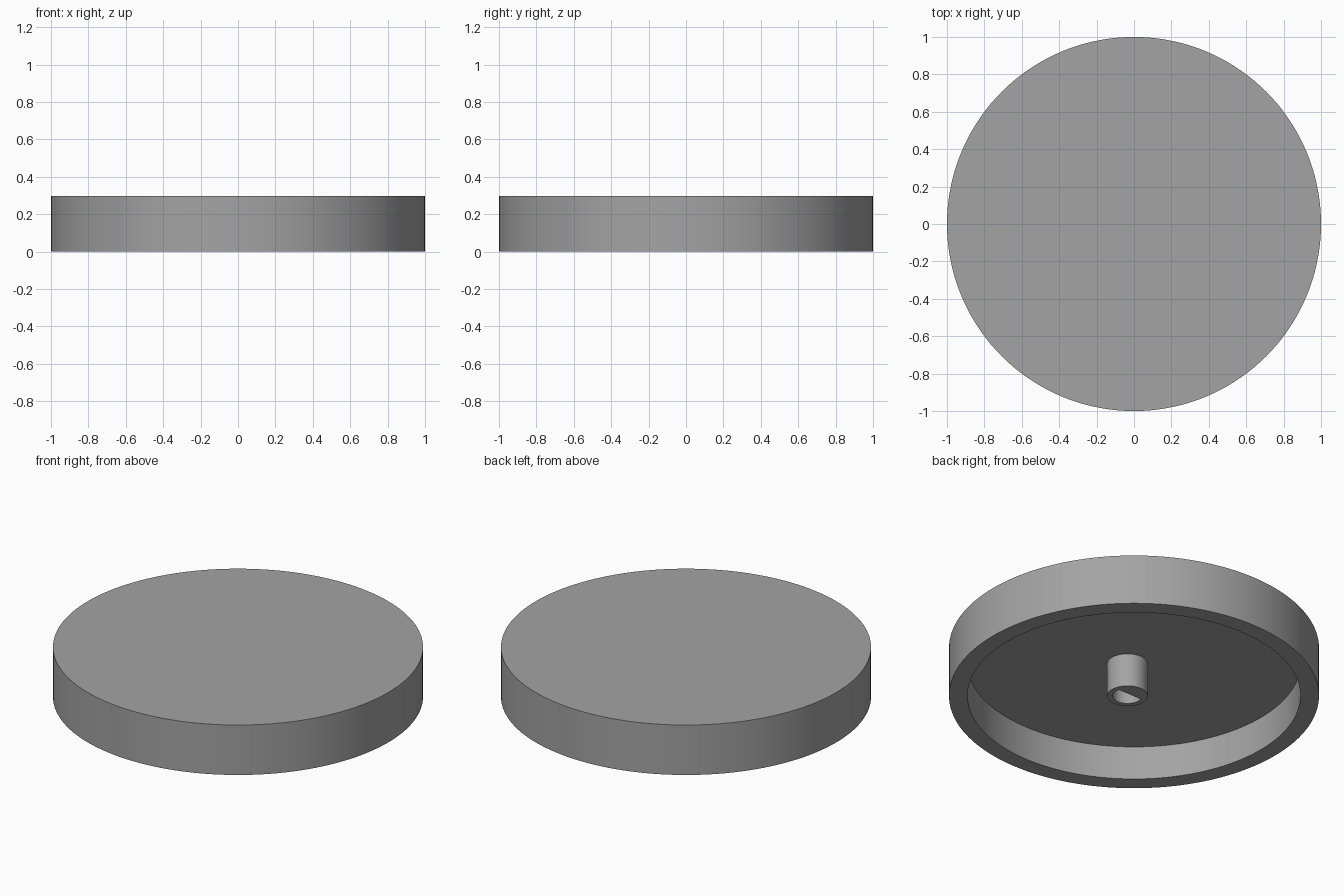
import bpy, bmesh, math

if "Cube" in bpy.data.objects:
    bpy.data.objects.remove(bpy.data.objects["Cube"])

N = 144  # sides of every round loop

grey = bpy.data.materials.new("mid grey")
grey.diffuse_color = (0.37, 0.37, 0.37, 1)
grey.use_nodes = True
grey.node_tree.nodes["Principled BSDF"].inputs["Base Color"].default_value = grey.diffuse_color


def ring(radius, z, flat=None):
    """Circle of points, optionally cut straight at y = flat."""
    pts = []
    for i in range(N):
        a = 2 * math.pi * i / N
        r = radius
        if flat and math.sin(a) * radius > flat:
            r = flat / math.sin(a)
        pts.append((r * math.cos(a), r * math.sin(a), z))
    return pts


def skin(name, rings, capped, location=(0, 0, 0)):
    """Join consecutive rings with quads and optionally close both ends."""
    bm = bmesh.new()
    loops = [[bm.verts.new(p) for p in r] for r in rings]
    for a, b in zip(loops, loops[1:]):
        for i in range(N):
            j = (i + 1) % N
            bm.faces.new((a[i], a[j], b[j], b[i]))
    if capped:
        bm.faces.new(loops[0][::-1])
        bm.faces.new(loops[-1])
    mesh = bpy.data.meshes.new(name)
    bm.to_mesh(mesh)
    bm.free()
    mesh.materials.append(grey)
    obj = bpy.data.objects.new(name, mesh)
    obj.location = location
    bpy.context.collection.objects.link(obj)
    bpy.ops.object.select_all(action='DESELECT')
    obj.select_set(True)
    bpy.context.view_layer.objects.active = obj
    bpy.ops.object.shade_smooth_by_angle(angle=math.radians(30))
    return obj


# Round cap, hollow underneath
skin("cap_shell", [ring(0.9, 0.2), ring(0.9, 0), ring(1, 0), ring(1, 0.298)], True)

# Slightly off-centre post with a D-shaped socket
flat = 0.08 * math.sin(2 * math.pi * 6 / N)
skin("socket_post",
     [ring(0.08, 0.2, flat), ring(0.08, 0, flat), ring(0.11, 0), ring(0.11, 0.2)],
     False, (0.025, -0.025, 0))
